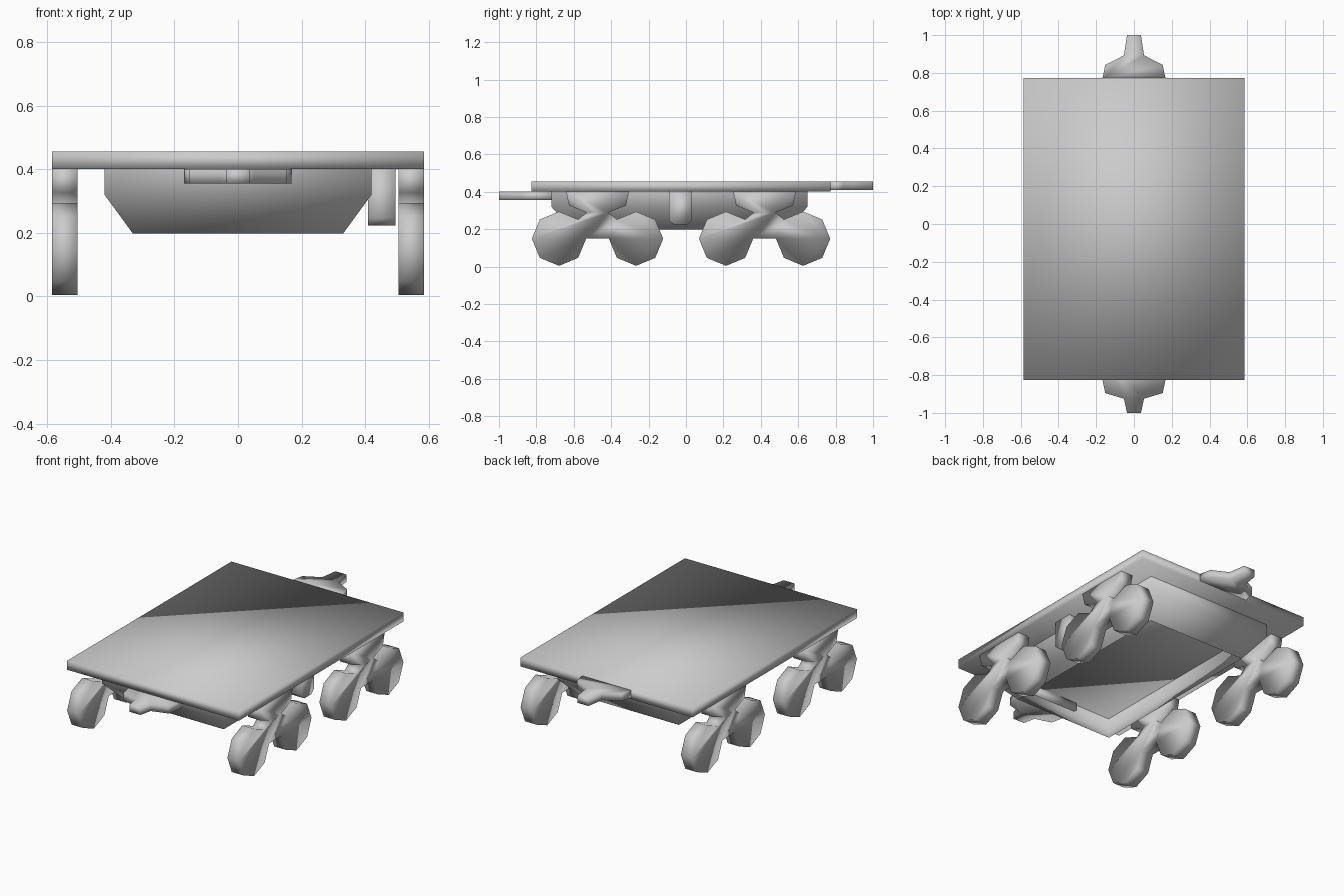
import bpy, bmesh, math
from mathutils import Vector

cube = bpy.data.objects.get("Cube")
if cube:
    bpy.data.objects.remove(cube, do_unlink=True)

# Single grey material
grey = bpy.data.materials.new("plain_grey")
grey.use_nodes = True
grey.diffuse_color = (0.6, 0.6, 0.6, 1)
grey.node_tree.nodes["Principled BSDF"].inputs["Base Color"].default_value = (0.6, 0.6, 0.6, 1)


def finish(name, bm):
    """Turn a bmesh into a smooth shaded grey object."""
    bmesh.ops.recalc_face_normals(bm, faces=bm.faces)
    for f in bm.faces:
        f.smooth = True
    mesh = bpy.data.meshes.new(name)
    bm.to_mesh(mesh)
    bm.free()
    mesh.materials.append(grey)
    obj = bpy.data.objects.new(name, mesh)
    bpy.context.collection.objects.link(obj)
    return obj


def prism(name, outline, axis, lo, hi):
    """Extrude a 2D outline along x (outline is y, z) or z (outline is x, y)."""
    bm = bmesh.new()
    if axis == "x":
        pts, step = [(lo, a, b) for a, b in outline], (hi - lo, 0, 0)
    else:
        pts, step = [(a, b, lo) for a, b in outline], (0, 0, hi - lo)
    face = bm.faces.new([bm.verts.new(p) for p in pts])
    ext = bmesh.ops.extrude_face_region(bm, geom=[face])
    verts = [g for g in ext["geom"] if isinstance(g, bmesh.types.BMVert)]
    bmesh.ops.translate(bm, verts=verts, vec=Vector(step))
    return finish(name, bm)


def mirrored(half):
    """Close a half outline by mirroring it across its first coordinate."""
    return half + [(-a, b) for a, b in reversed(half)]


# Flat deck
W, Y0, Y1 = 0.585, -0.825, 0.772
prism("deck", [(-W, Y0), (W, Y0), (W, Y1), (-W, Y1)], "z", 0.40, 0.455)

# Tapered underframe: an open skirt with a vertical rim and sloped walls
bm = bmesh.new()
rings = []
for hx, ya, yb, z in [(0.42, -0.72, 0.65, 0.40), (0.42, -0.72, 0.65, 0.32),
                      (0.33, -0.61, 0.54, 0.197)]:
    rings.append([bm.verts.new((x, y, z)) for x, y in
                  [(-hx, ya), (hx, ya), (hx, yb), (-hx, yb)]])
for top, low in zip(rings, rings[1:]):
    for i in range(4):
        j = (i + 1) % 4
        bm.faces.new((top[i], top[j], low[j], low[i]))
skirt = finish("underframe", bm)
# Make sure the open skirt faces outwards
side = next(p for p in skirt.data.polygons if abs(p.center.x) > 0.4)
if side.normal.x * side.center.x < 0:
    skirt.data.flip_normals()

# Bogies: two octagonal wheels joined by a central frame in one outline
R, GAP, HUB = 0.145, 0.206, 0.149
wheel = [(GAP + R * math.cos(math.radians(a)), HUB + R * math.sin(math.radians(a)))
         for a in range(180, 496, 45)]          # from inner point round to upper inner point
half = wheel + [(0.058, 0.289), (0.152, 0.326), (0.168, 0.40)]
outline = mirrored(half)
for end, yc in (("front", -0.473), ("rear", 0.420)):
    for label, lo in (("right", -0.585), ("left", 0.505)):
        prism(f"{end}_{label}_bogie", [(yc + a, z) for a, z in outline], "x", lo, lo + 0.08)

# Equipment box hanging on the left side
prism("equipment_box", [(-0.09, 0.40), (-0.09, 0.246), (-0.063, 0.222),
                        (0.003, 0.222), (0.03, 0.246), (0.03, 0.40)], "x", 0.408, 0.495)

# Couplers
prism("rear_coupler", mirrored([(0.168, 0.765), (0.152, 0.842), (0.053, 0.893), (0.037, 1.0)]),
      "z", 0.41, 0.455)
prism("front_coupler", mirrored([(0.17, -0.70), (0.168, -0.82), (0.152, -0.895),
                                 (0.053, -0.925), (0.037, -1.0)]), "z", 0.355, 0.40)
